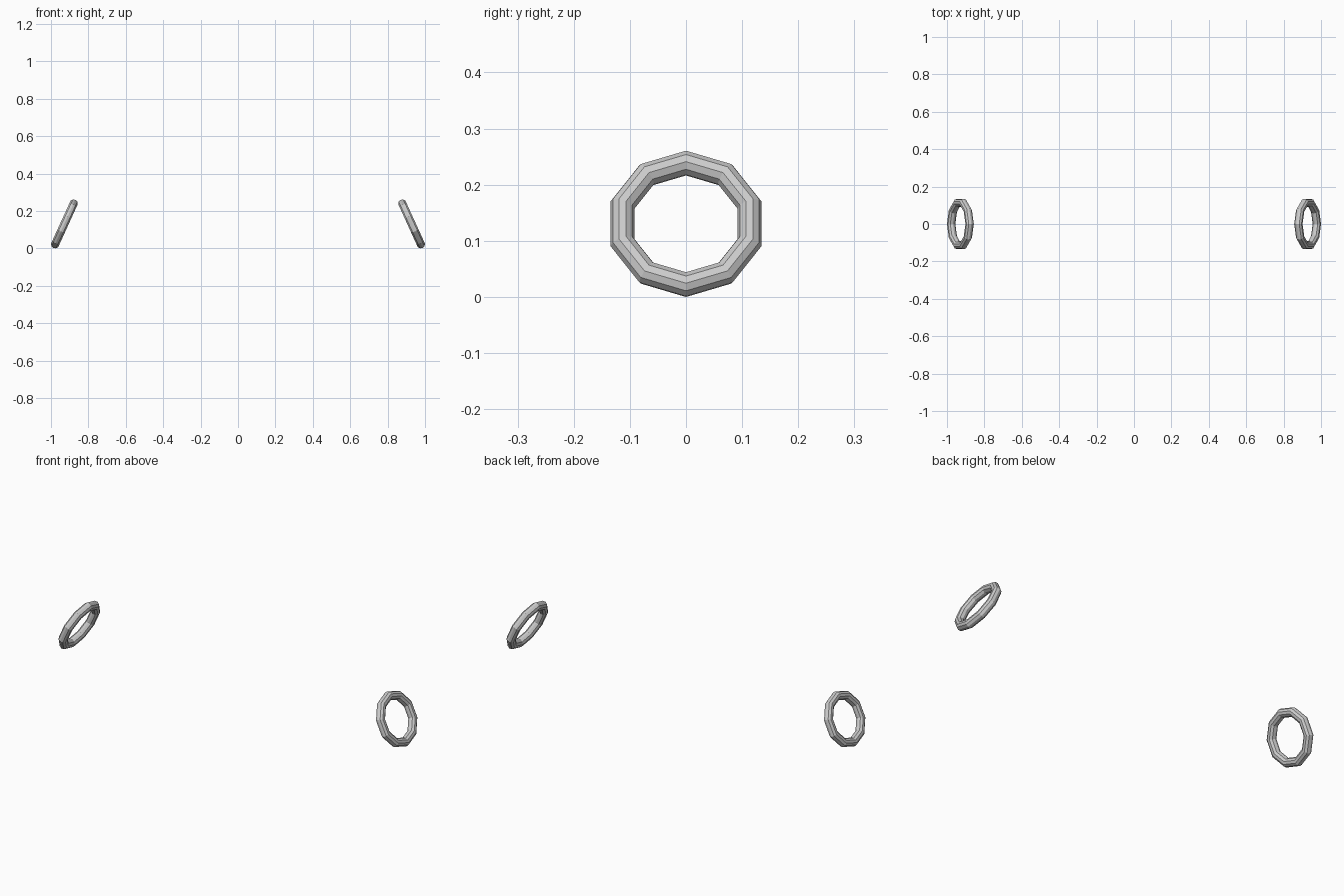
import bpy
from math import radians

if "Cube" in bpy.data.objects:
    bpy.data.objects.remove(bpy.data.objects["Cube"])

TILT = 24.5  # rings lean inward at the top


def ring(name, side):
    # low-poly hoop standing upright, leaning toward the centre
    bpy.ops.mesh.primitive_torus_add(
        major_segments=10, minor_segments=10,
        major_radius=0.119, minor_radius=0.0225,
        location=(side * 0.9283, 0, 0.1303),
        rotation=(0, radians(-90 - side * TILT), 0))
    obj = bpy.context.object
    obj.name = name
    bpy.ops.object.shade_flat()


# mirrored pair
ring("right_ring", 1)
ring("left_ring", -1)
